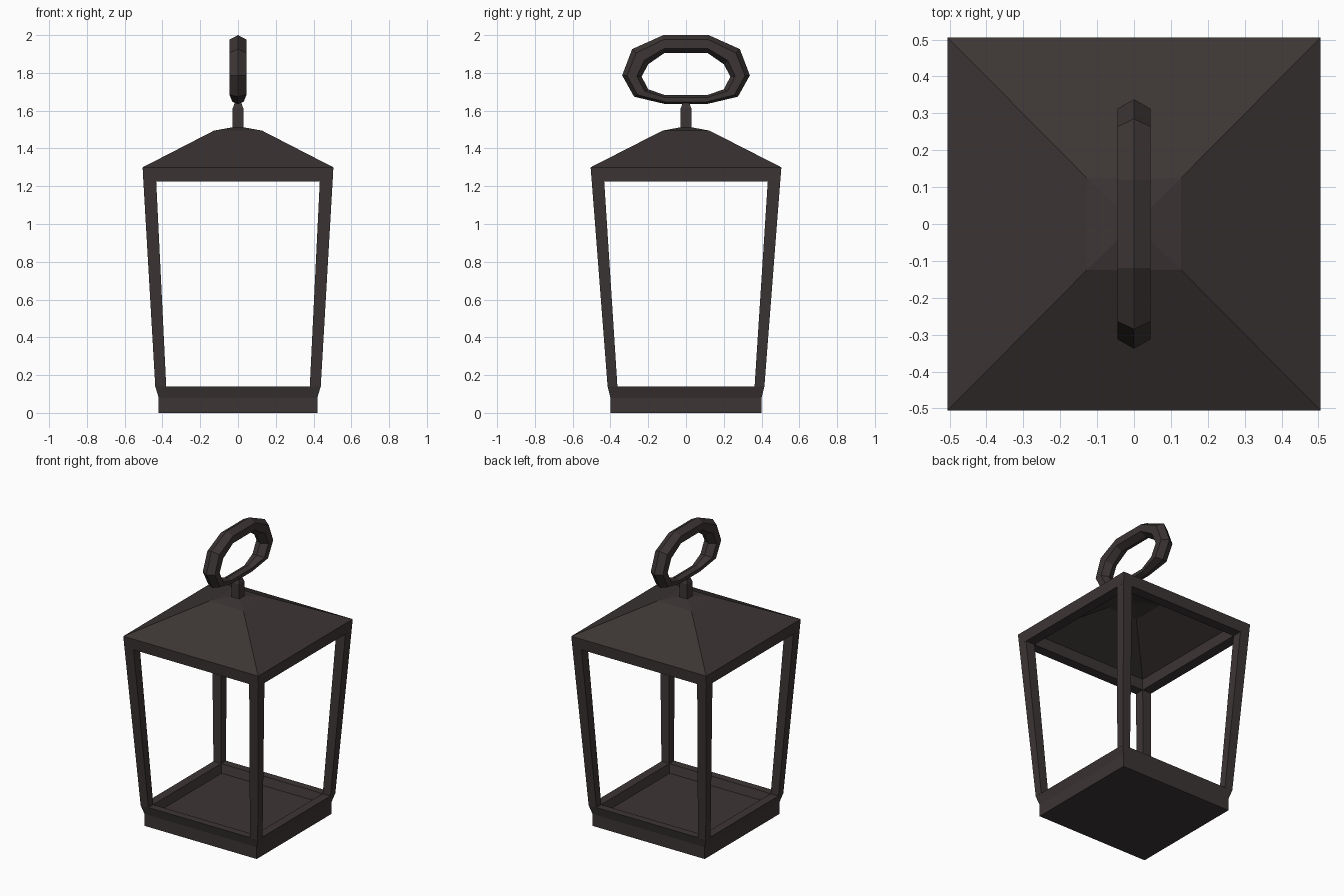
import bpy

if "Cube" in bpy.data.objects:
    bpy.data.objects.remove(bpy.data.objects["Cube"])

iron = bpy.data.materials.new("dark iron")
iron.diffuse_color = (0.045, 0.036, 0.035, 1)
iron.use_nodes = True
iron.node_tree.nodes["Principled BSDF"].inputs["Base Color"].default_value = iron.diffuse_color


def loft(name, rings, cap=True, closed=False):
    """Skin a list of equal-length point rings."""
    n = len(rings[0])
    verts = [p for r in rings for p in r]
    faces = []
    m = len(rings)
    for i in range(m if closed else m - 1):
        a, b = i * n, ((i + 1) % m) * n
        for j in range(n):
            k = (j + 1) % n
            faces.append((a + j, a + k, b + k, b + j))
    if cap and not closed:
        faces.append(tuple(reversed(range(n))))
        faces.append(tuple(range((m - 1) * n, m * n)))
    me = bpy.data.meshes.new(name)
    me.from_pydata(verts, [], faces)
    me.materials.append(iron)
    ob = bpy.data.objects.new(name, me)
    bpy.context.collection.objects.link(ob)
    # consistent outward normals
    import bmesh
    bm = bmesh.new()
    bm.from_mesh(me)
    bmesh.ops.recalc_face_normals(bm, faces=bm.faces)
    bm.to_mesh(me)
    bm.free()
    return ob


def rect(x, y, z):
    return [(-x, -y, z), (x, -y, z), (x, y, z), (-x, y, z)]


# base tray: floor, rim inside, flared rim outside, foot
loft("base_tray", [rect(.365, .347, .085), rect(.38, .363, .14), rect(.438, .415, .14),
                   rect(.42, .40, .08), rect(.42, .40, 0)])

# hollow roof with its eave band, inside to outside
loft("roof", [rect(.03, .03, 1.485), rect(.115, .115, 1.465), rect(.433, .433, 1.30),
              rect(.433, .433, 1.225), rect(.501, .499, 1.225), rect(.505, .505, 1.30),
              rect(.128, .125, 1.494), rect(.03, .03, 1.512)])

# four leaning corner posts
lo_out, lo_in = (.438, .415), (.38, .363)
hi_out, hi_in = (.501, .499), (.433, .433)
for sx, side in ((-1, "left"), (1, "right")):
    for sy, end in ((-1, "front"), (1, "back")):
        rings = []
        for o, i, z in ((lo_out, lo_in, .139), (hi_out, hi_in, 1.226)):
            rings.append([(sx * x, sy * y, z) for x, y in
                          ((i[0], i[1]), (o[0], i[1]), (o[0], o[1]), (i[0], o[1]))])
        loft(f"post_{end}_{side}", rings)

# stem between roof and handle
loft("handle_stem", [rect(.029, .029, 1.49), rect(.029, .029, 1.61), rect(.016, .016, 1.645)])

# handle: ten-sided loop with a hexagonal section, thinner at the bottom
# each entry: outer y, outer z, inner y, inner z, half width
half = [(.12, 2.0, .116, 1.904, .045), (.285, 1.926, .20, 1.846, .045),
        (.338, 1.787, .235, 1.78, .045), (.275, 1.674, .20, 1.713, .045),
        (.11, 1.635, .11, 1.682, .03)]
path = [(p, 1) for p in half] + [(p, -1) for p in reversed(half)]
hexa = [(0, 1), (1, .5), (1, -.5), (0, -1), (-1, -.5), (-1, .5)]
rings = []
for (oy, oz, iy, iz, w), s in path:
    cy, cz, dy, dz = (oy + iy) / 2, (oz + iz) / 2, (oy - iy) / 2, (oz - iz) / 2
    rings.append([(w * u, s * (cy + dy * v), cz + dz * v) for u, v in hexa])
loft("handle_ring", rings, closed=True)
